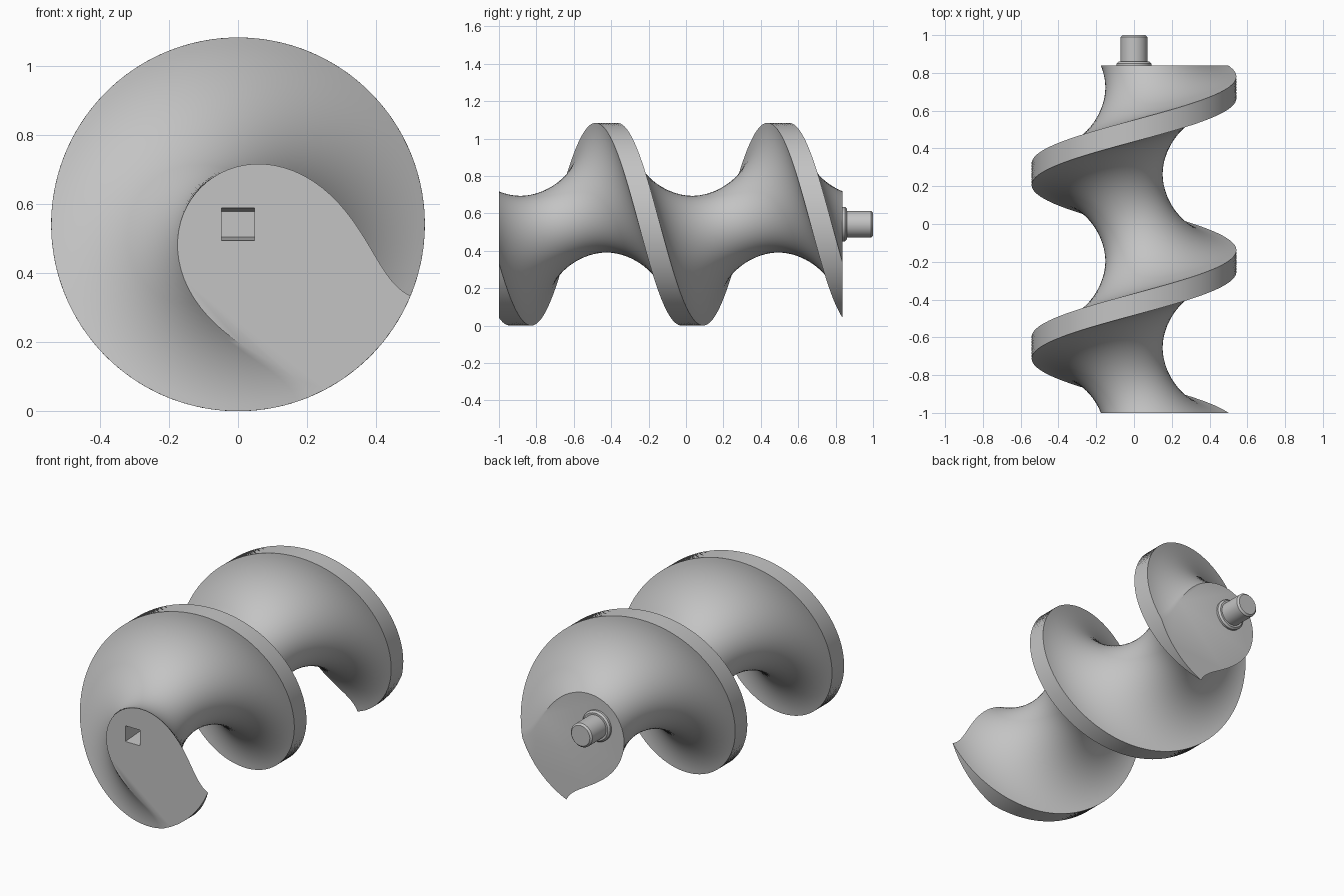
import bpy, bmesh
from math import sin, cos, pi, radians

if "Cube" in bpy.data.objects:
    bpy.data.objects.remove(bpy.data.objects["Cube"], do_unlink=True)

AXIS_Z = 0.542
RIM, CORE = 0.542, 0.152
Y0, Y1 = -1.0, 0.838
TURNS = 2
START = radians(-45)          # rim direction at the front end, from straight down
HALF_RIM = radians(22.5)

steel = bpy.data.materials.new("plain grey")
steel.use_nodes = True
grey = (0.55, 0.55, 0.55, 1)
steel.diffuse_color = grey
steel.node_tree.nodes["Principled BSDF"].inputs["Base Color"].default_value = grey


def finish(name, bm, angle=35):
    bmesh.ops.recalc_face_normals(bm, faces=bm.faces)
    mesh = bpy.data.meshes.new(name)
    bm.to_mesh(mesh)
    bm.free()
    mesh.materials.append(steel)
    obj = bpy.data.objects.new(name, mesh)
    bpy.context.collection.objects.link(obj)
    return obj


def activate(obj):
    bpy.ops.object.select_all(action='DESELECT')
    obj.select_set(True)
    bpy.context.view_layer.objects.active = obj


def smooth(obj):
    activate(obj)
    bpy.ops.object.shade_smooth_by_angle(angle=radians(35))


def loft(bm, rings):
    """Join closed rings of points with quads and cap both ends."""
    loops = [[bm.verts.new(p) for p in ring] for ring in rings]
    n = len(loops[0])
    for a, b in zip(loops, loops[1:]):
        for i in range(n):
            j = (i + 1) % n
            bm.faces.new((a[i], a[j], b[j], b[i]))
    bm.faces.new(loops[0])
    bm.faces.new(loops[-1])


# Screw cross-section in polar form: a rim arc, then an elliptical valley
arc, valley, steps = 8, 56, 180
section = [(HALF_RIM * (2 * i / arc - 1), RIM) for i in range(arc)]
for i in range(valley):
    phi = pi * (i / valley - 0.5)
    section.append((pi + (pi - HALF_RIM) * sin(phi),
                    CORE + (RIM - CORE) * (1 - cos(phi))))

# Twist the section along the axis
rings = []
for s in range(steps + 1):
    t = s / steps
    turn = START + t * TURNS * 2 * pi
    rings.append([(-r * sin(a + turn), Y0 + t * (Y1 - Y0), AXIS_Z - r * cos(a + turn))
                  for a, r in section])
bm = bmesh.new()
loft(bm, rings)
screw = finish("screw_body", bm)

# Square drive socket, narrowing in height toward its floor
def rectangle(w, h, y):
    return [(sx * w, y, AXIS_Z + sz * h)
            for sx, sz in ((-1, -1), (1, -1), (1, 1), (-1, 1))]

bm = bmesh.new()
loft(bm, [rectangle(0.048, 0.048, Y0 - 0.01), rectangle(0.048, 0.047, Y0 + 0.001),
          rectangle(0.048, 0.037, Y0 + 0.15)])
cutter = finish("socket_cutter", bm)
cutter.hide_render = True
cut = screw.modifiers.new("socket", 'BOOLEAN')
cut.operation = 'DIFFERENCE'
cut.solver = 'EXACT'
cut.object = cutter
activate(screw)
bpy.ops.object.modifier_apply(modifier=cut.name)
bpy.data.objects.remove(cutter, do_unlink=True)
smooth(screw)

# Turned parts at the back: collar and chamfered stub shaft
def turned(name, profile, sides=48):
    bm = bmesh.new()
    loft(bm, [[(r * cos(2 * pi * i / sides), y, AXIS_Z + r * sin(2 * pi * i / sides))
               for i in range(sides)] for r, y in profile])
    smooth(finish(name, bm))

turned("shaft_collar", [(0.092, Y1 - 0.02), (0.092, 0.85), (0.082, 0.86)])
turned("stub_shaft", [(0.071, Y1 - 0.02), (0.071, 0.99), (0.061, 1.0)])
